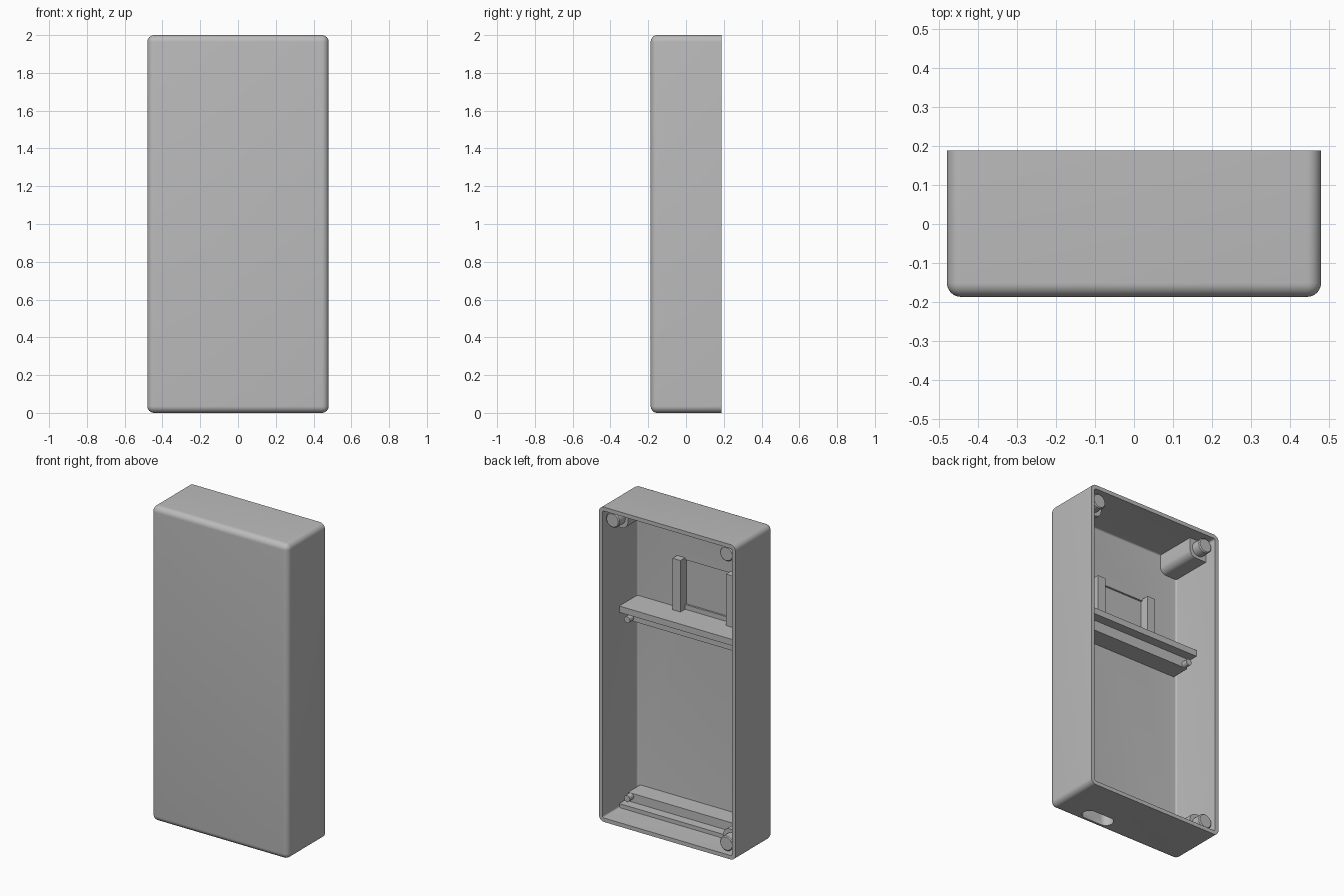
import bpy, bmesh, math
from mathutils import Matrix, Vector

if "Cube" in bpy.data.objects:
    bpy.data.objects.remove(bpy.data.objects["Cube"], do_unlink=True)

grey = bpy.data.materials.new("grey_plastic")
grey.use_nodes = True
color = (0.5, 0.5, 0.5, 1)
grey.diffuse_color = color
grey.node_tree.nodes["Principled BSDF"].inputs["Base Color"].default_value = color


def finish(name, bm):
    bmesh.ops.recalc_face_normals(bm, faces=bm.faces)
    mesh = bpy.data.meshes.new(name)
    bm.to_mesh(mesh)
    bm.free()
    mesh.materials.append(grey)
    obj = bpy.data.objects.new(name, mesh)
    bpy.context.collection.objects.link(obj)
    return obj


def box_mesh(x, y, z):
    bm = bmesh.new()
    bmesh.ops.create_cube(bm, size=1)
    for v in bm.verts:
        v.co = Vector(r[0] if c < 0 else r[1] for c, r in zip(v.co, (x, y, z)))
    return bm


def box(name, x, y, z):
    return finish(name, box_mesh(x, y, z))


def rod(name, x, z, radius, y0, y1, chamfer=0.0):
    bm = bmesh.new()
    turn = Matrix.Translation((x, (y0 + y1) / 2, z)) @ Matrix.Rotation(math.pi / 2, 4, "X")
    bmesh.ops.create_cone(bm, cap_ends=True, segments=32, radius1=radius,
                          radius2=radius, depth=y1 - y0, matrix=turn)
    if chamfer:
        rim = [e for e in bm.edges if all(v.co.y > y1 - 0.001 for v in e.verts)]
        bmesh.ops.bevel(bm, geom=rim, offset=chamfer, segments=1, affect="EDGES")
    return smooth(finish(name, bm))


def activate(obj):
    bpy.ops.object.select_all(action="DESELECT")
    obj.select_set(True)
    bpy.context.view_layer.objects.active = obj


def smooth(obj):
    activate(obj)
    bpy.ops.object.shade_smooth_by_angle(angle=math.radians(30))
    return obj


def cut(obj, cutter):
    activate(obj)
    mod = obj.modifiers.new("cut", "BOOLEAN")
    mod.operation = "DIFFERENCE"
    mod.solver = "EXACT"
    mod.object = cutter
    bpy.ops.object.modifier_apply(modifier=mod.name)


# Case: rounded on every edge except the open back
BACK, FLOOR = 0.188, -0.17
bm = box_mesh((-0.48, 0.48), (-0.187, BACK), (0, 2))
edges = [e for e in bm.edges if not all(v.co.y > BACK - 0.01 for v in e.verts)]
bmesh.ops.bevel(bm, geom=edges, offset=0.036, segments=8, profile=0.5, affect="EDGES")
lid = [f for f in bm.faces if all(v.co.y > BACK - 0.001 for v in f.verts)]
bmesh.ops.delete(bm, geom=lid, context="FACES")
case = finish("case", bm)
wall = case.modifiers.new("wall", "SOLIDIFY")
wall.thickness = 0.025
wall.offset = -1
wall.use_even_offset = True
activate(case)
bpy.ops.object.modifier_apply(modifier=wall.name)

# Cutters: cable slot through the bottom, shallow window recess inside
bm = bmesh.new()
ring = []
for i in range(32):
    a = 2 * math.pi * (i + 0.5) / 32
    side = 0.06 if math.cos(a) > 0 else -0.06
    ring.append(bm.verts.new((0.188 + side + 0.046 * math.cos(a),
                              -0.102 + 0.046 * math.sin(a), -0.05)))
base = bm.faces.new(ring)
top = bmesh.ops.extrude_face_region(bm, geom=[base])["geom"]
for v in top:
    if isinstance(v, bmesh.types.BMVert):
        v.co.z = 0.09
slot = finish("slot_cutter", bm)
window = box("window_cutter", (-0.2, 0.12), (-0.174, -0.1), (1.335, 1.62))
for cutter in (slot, window):
    cutter.hide_render = True
    cut(case, cutter)
smooth(case)

# Circuit board rails: a wide ledge and a narrower bar with two pins
rails = {"upper": ((1.265, 1.305), (1.2, 1.27), 1.22),
         "lower": ((0.02, 0.05), (0.03, 0.105), 0.085)}
for level, (ledge_z, bar_z, pin_z) in rails.items():
    ledge = box(level + "_ledge", (-0.458, 0.458), (FLOOR, 0.02), ledge_z)
    bar = box(level + "_bar", (-0.435, 0.435), (FLOOR, -0.04), bar_z)
    if level == "lower":
        cut(ledge, slot)
        cut(bar, slot)
    for side, sx in (("left", 1), ("right", -1)):
        rod(f"{level}_{side}_pin", sx * 0.415, pin_z, 0.02, -0.05, 0.0)
for cutter in (slot, window):
    bpy.data.objects.remove(cutter, do_unlink=True)

# Upright guides on both sides of the window recess
box("left_guide", (0.12, 0.175), (FLOOR, -0.115), (1.3, 1.632))
box("right_guide", (-0.255, -0.2), (FLOOR, -0.115), (1.3, 1.632))

# Corner posts: rounded block against the walls with a round peg on top
for name, sx, sz in (("top_left", 1, 1), ("top_right", -1, 1), ("bottom_right", -1, -1)):
    xs = sorted((sx * 0.335, sx * 0.465))
    zs = sorted((1 + sz * 0.855, 1 + sz * 0.985))
    bm = box_mesh(xs, (FLOOR, 0.105), zs)
    inner = [e for e in bm.edges
             if all(abs(v.co.x) < 0.34 and abs(v.co.z - 1) < 0.86 for v in e.verts)]
    bmesh.ops.bevel(bm, geom=inner, offset=0.045, segments=8, profile=0.5, affect="EDGES")
    smooth(finish(name + "_post", bm))
    rod(name + "_peg", sx * 0.4, 1 + sz * 0.92, 0.047, 0.095, 0.167, 0.006)
